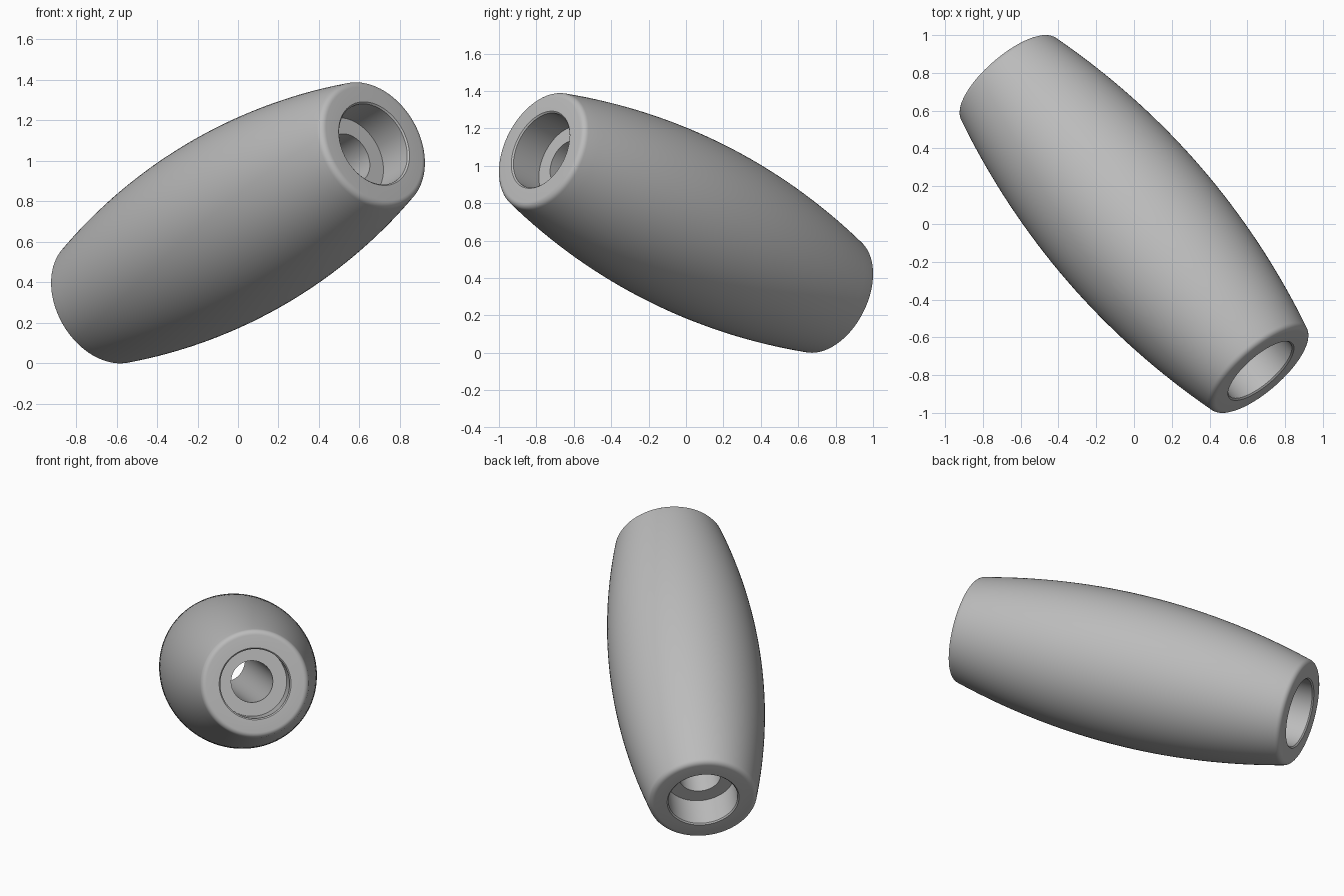
import bpy, bmesh, math
from mathutils import Vector, Matrix

cube = bpy.data.objects.get("Cube")
if cube:
    bpy.data.objects.remove(cube, do_unlink=True)

HALF, BELLY, END = 1.10, 0.465, 0.335      # half length, middle and end radii
BORE, RECESS, DEPTH = 0.128, 0.213, 0.20   # through hole, wider end pocket
LIP, ROUND = 0.008, 0.035                  # pocket chamfer, outer edge rounding
SEGMENTS = 96

grey = bpy.data.materials.new("plain_grey")
grey.use_nodes = True
colour = (0.5, 0.5, 0.5, 1)
grey.diffuse_color = colour
grey.node_tree.nodes["Principled BSDF"].inputs["Base Color"].default_value = colour

# Half of the section, from the bore at the middle round to the belly
half = [(BORE, 0), (BORE, HALF - DEPTH), (RECESS, HALF - DEPTH),
        (RECESS, HALF - LIP), (RECESS + LIP, HALF)]
for i in range(7):
    a = math.radians(90 - 80 * i / 6)
    half.append((END - ROUND + ROUND * math.cos(a), HALF - ROUND + ROUND * math.sin(a)))
steps = 16
edge_r, edge_t = half[-1]
for i in range(1, steps + 1):
    t = edge_t * (1 - i / steps)
    half.append((BELLY - (BELLY - edge_r) * (t / edge_t) ** 2, t))

# Mirror the section to the other end and spin it about the long axis
section = half + [(r, -t) for r, t in reversed(half[1:-1])]
bm = bmesh.new()
verts = [bm.verts.new((r, 0, t)) for r, t in section]
edges = [bm.edges.new((v, verts[(i + 1) % len(verts)])) for i, v in enumerate(verts)]
bmesh.ops.spin(bm, geom=verts + edges, cent=(0, 0, 0), axis=(0, 0, 1),
               angle=math.tau, steps=SEGMENTS, use_duplicate=False)
bmesh.ops.remove_doubles(bm, verts=bm.verts, dist=0.0001)
bmesh.ops.recalc_face_normals(bm, faces=bm.faces)

# Lean the barrel into its resting pose
axis = Vector((0.67, -0.775, 0.39))
bm.transform(axis.to_track_quat('Z', 'Y').to_matrix().to_4x4())
low = min(v.co.z for v in bm.verts)
bm.transform(Matrix.Translation((0, 0, -low)))

mesh = bpy.data.meshes.new("barrel_sleeve")
bm.to_mesh(mesh)
bm.free()
mesh.materials.append(grey)
sleeve = bpy.data.objects.new("barrel_sleeve", mesh)
bpy.context.collection.objects.link(sleeve)
bpy.context.view_layer.objects.active = sleeve
sleeve.select_set(True)
bpy.ops.object.shade_smooth_by_angle(angle=math.radians(30))
